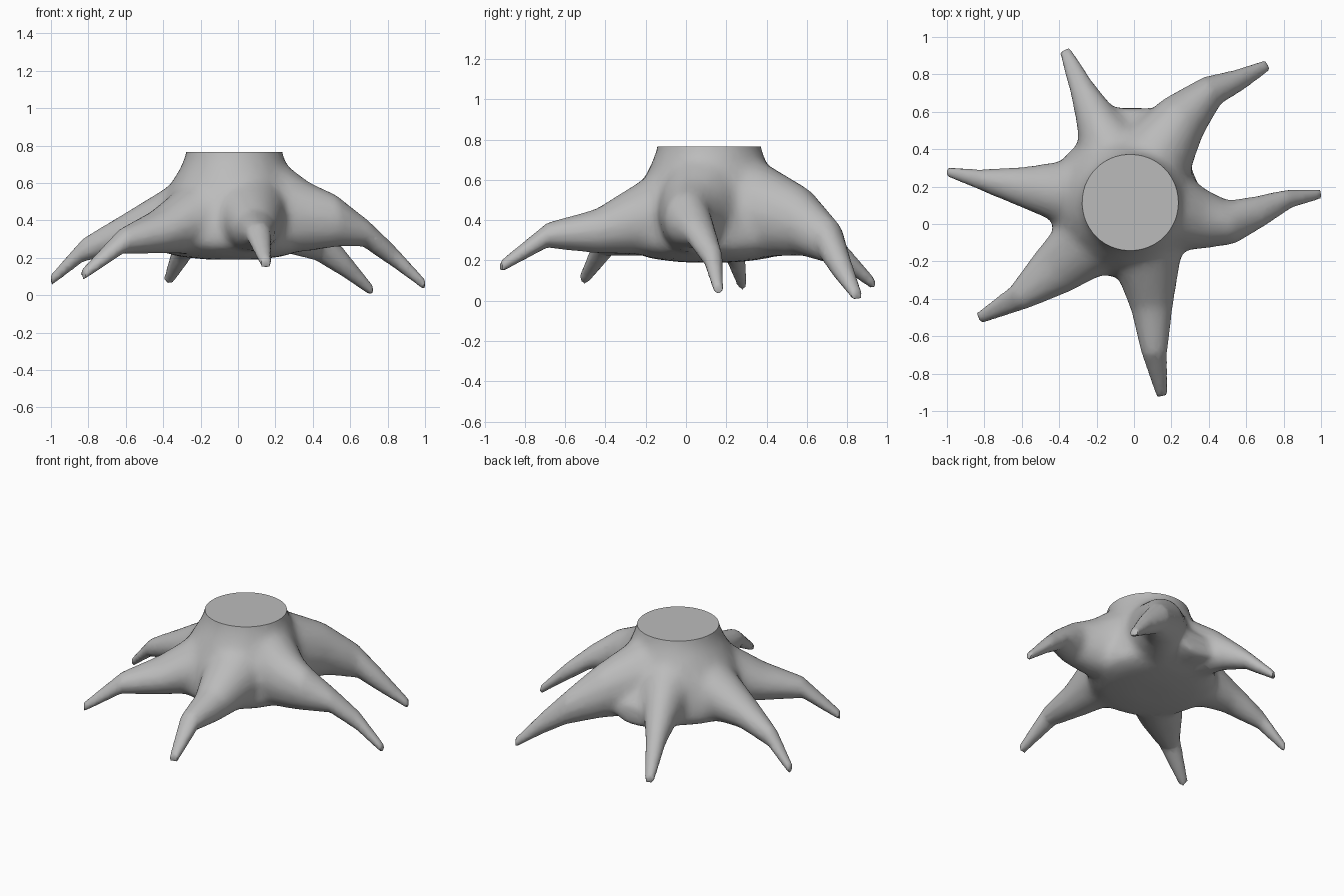
import bpy, bmesh, math
from mathutils import Vector

old = bpy.data.objects.get("Cube")
if old:
    bpy.data.objects.remove(old, do_unlink=True)

TOP = 0.765
CENTRE = Vector((-0.02, 0.12, 0.4))

bark = bpy.data.materials.new("grey_bark")
bark.use_nodes = True
bark.diffuse_color = (0.5, 0.5, 0.5, 1)
bark.node_tree.nodes["Principled BSDF"].inputs["Base Color"].default_value = (0.5, 0.5, 0.5, 1)


def loft(bm, rings):
    """Skin a closed tube through rings of points."""
    loops = [[bm.verts.new(p) for p in ring] for ring in rings]
    n = len(loops[0])
    for a, b in zip(loops, loops[1:]):
        for i in range(n):
            j = (i + 1) % n
            bm.faces.new((a[i], a[j], b[j], b[i]))
    bm.faces.new(loops[0][::-1])
    bm.faces.new(loops[-1])


def ellipse(c, u, v, n):
    return [Vector(c) + u * math.cos(2 * math.pi * i / n) + v * math.sin(2 * math.pi * i / n)
            for i in range(n)]


def root(bm, path):
    """Each path entry is x, y, z, half width, half height."""
    pts = [(-0.02, 0.11, 0.49, 0.2, 0.24)] + path
    rings = []
    for i, (x, y, z, w, h) in enumerate(pts):
        a, b = pts[max(i - 1, 0)], pts[min(i + 1, len(pts) - 1)]
        d = Vector((b[0] - a[0], b[1] - a[1], 0)).normalized()
        rings.append(ellipse((x, y, z), Vector((d.y, -d.x, 0)) * w, Vector((0, 0, h)), 12))
    loft(bm, rings)


bm = bmesh.new()

# Trunk: flared stack of rings (height, radius, centre x), from the underside up past the cut
trunk = [(0.19, 0.14, -0.03), (0.21, 0.30, -0.04), (0.245, 0.39, -0.05), (0.30, 0.41, -0.05),
         (0.40, 0.395, -0.05), (0.50, 0.37, -0.04), (0.60, 0.33, -0.03), (0.69, 0.285, -0.02),
         (TOP, 0.258, -0.02), (0.9, 0.245, -0.02)]
loft(bm, [ellipse((x, 0.115, z), Vector((r, 0, 0)), Vector((0, r, 0)), 20)
          for z, r, x in trunk])

# Six roots, from the trunk out to the tip
root(bm, [(0.07, -0.16, 0.43, 0.20, 0.21), (0.095, -0.45, 0.345, 0.115, 0.112),
          (0.11, -0.69, 0.325, 0.068, 0.062), (0.15, -0.92, 0.17, 0.03, 0.03)])
root(bm, [(0.26, 0.05, 0.46, 0.20, 0.24), (0.38, 0.02, 0.42, 0.16, 0.19),
          (0.52, 0.01, 0.40, 0.12, 0.145),
          (0.67, 0.07, 0.34, 0.085, 0.08), (0.83, 0.135, 0.21, 0.05, 0.06),
          (1.0, 0.16, 0.055, 0.025, 0.03)])
root(bm, [(0.12, 0.38, 0.45, 0.21, 0.24), (0.265, 0.575, 0.395, 0.145, 0.175),
          (0.42, 0.715, 0.295, 0.085, 0.11), (0.56, 0.77, 0.175, 0.058, 0.075),
          (0.715, 0.85, 0.025, 0.03, 0.03)])
root(bm, [(-0.11, 0.38, 0.43, 0.19, 0.22), (-0.21, 0.58, 0.36, 0.11, 0.14),
          (-0.285, 0.74, 0.26, 0.065, 0.075), (-0.37, 0.93, 0.085, 0.03, 0.03)])
root(bm, [(-0.36, 0.17, 0.41, 0.18, 0.185), (-0.60, 0.20, 0.34, 0.11, 0.105),
          (-0.83, 0.24, 0.24, 0.052, 0.062), (-1.0, 0.28, 0.08, 0.025, 0.03)])
root(bm, [(-0.23, -0.09, 0.42, 0.20, 0.20), (-0.43, -0.25, 0.34, 0.145, 0.12),
          (-0.62, -0.395, 0.29, 0.072, 0.067), (-0.83, -0.505, 0.11, 0.03, 0.03)])

# Web between the two back roots
loft(bm, [ellipse((-0.02, y, z), Vector((w, 0, 0)), Vector((0, 0, h)), 12)
          for y, z, w, h in [(0.3, 0.42, 0.24, 0.19), (0.5, 0.36, 0.18, 0.13),
                             (0.62, 0.31, 0.14, 0.07)]])

bmesh.ops.recalc_face_normals(bm, faces=bm.faces)
mesh = bpy.data.meshes.new("stump_with_roots")
bm.to_mesh(mesh)
bm.free()
stump = bpy.data.objects.new("stump_with_roots", mesh)
bpy.context.collection.objects.link(stump)
bpy.context.view_layer.objects.active = stump
stump.select_set(True)

# Merge all parts into one skin
remesh = stump.modifiers.new("merge", 'REMESH')
remesh.mode = 'VOXEL'
remesh.voxel_size = 0.014
bpy.ops.object.modifier_apply(modifier="merge")

# Blend the joints strongly and the thin tips only lightly
group = stump.vertex_groups.new(name="blend")
for v in stump.data.vertices:
    dist = (v.co - CENTRE).xy.length
    group.add([v.index], max(0.03, min(1.0, (0.75 - dist) / 0.35)), 'REPLACE')
smooth = stump.modifiers.new("blend", 'SMOOTH')
smooth.factor = 0.5
smooth.iterations = 70
smooth.vertex_group = "blend"
bpy.ops.object.modifier_apply(modifier="blend")
reduce = stump.modifiers.new("reduce", 'DECIMATE')
reduce.ratio = 0.2
bpy.ops.object.modifier_apply(modifier="reduce")

# Saw the trunk off flat
bm = bmesh.new()
bm.from_mesh(stump.data)
cut = bmesh.ops.bisect_plane(bm, geom=bm.verts[:] + bm.edges[:] + bm.faces[:],
                             plane_co=(0, 0, TOP), plane_no=(0, 0, 1), clear_outer=True)
rim = [e for e in cut["geom_cut"] if isinstance(e, bmesh.types.BMEdge)]
bmesh.ops.contextual_create(bm, geom=rim)
bm.normal_update()
bm.to_mesh(stump.data)
bm.free()

stump.data.materials.clear()
stump.data.materials.append(bark)
bpy.ops.object.shade_smooth_by_angle(angle=math.radians(40))
